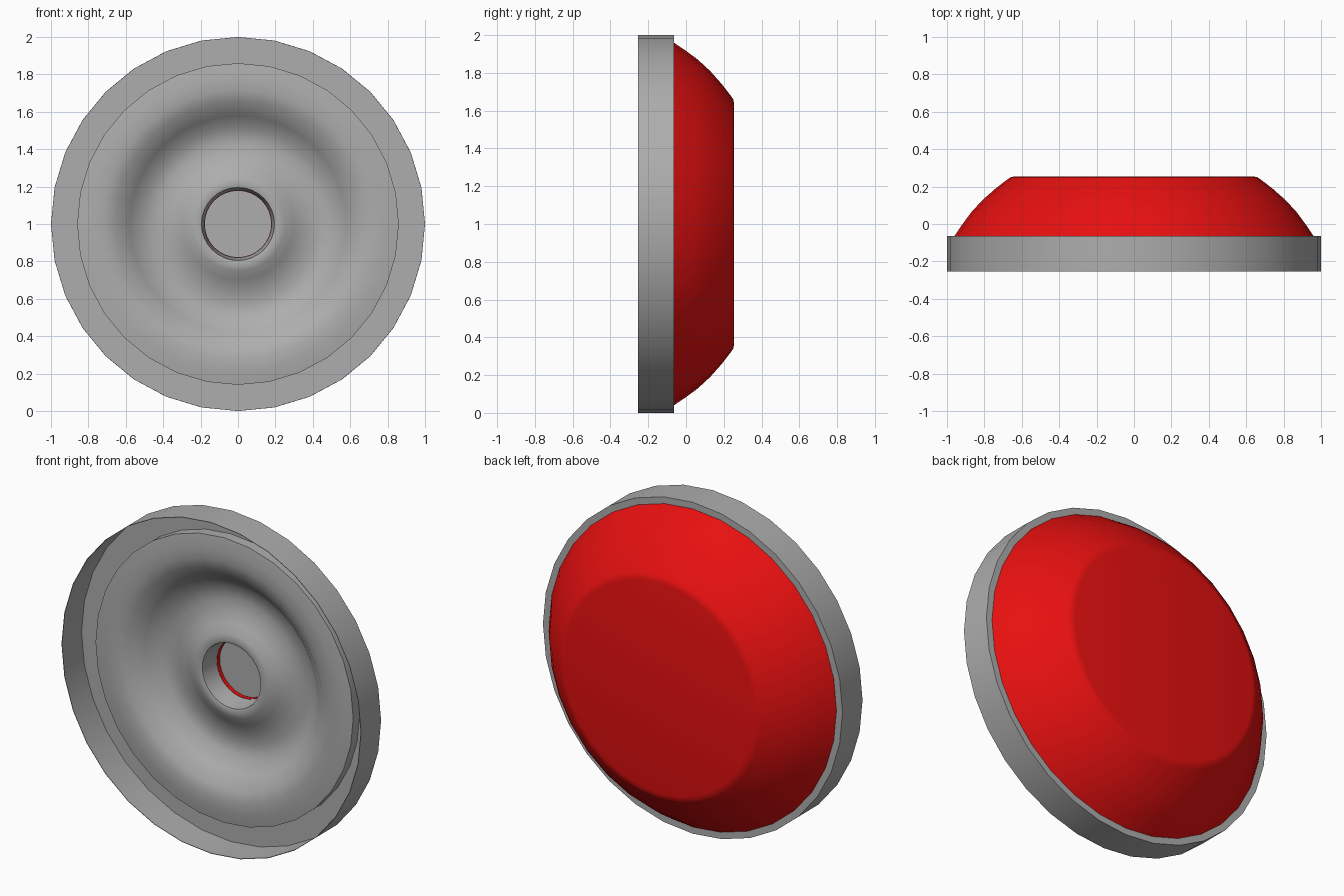
import bpy, bmesh, math

if "Cube" in bpy.data.objects:
    bpy.data.objects.remove(bpy.data.objects["Cube"])

SEG = 32


def material(name, rgb):
    m = bpy.data.materials.new(name)
    m.diffuse_color = (*rgb, 1)
    m.use_nodes = True
    m.node_tree.nodes["Principled BSDF"].inputs["Base Color"].default_value = m.diffuse_color
    return m


grey = material("metal grey", (0.42, 0.42, 0.42))
red = material("signal red", (0.8, 0.005, 0.005))


def lathe(name, profile, mat, angle=35):
    """Revolve (radius, y) points around the y axis through z = 1.
    Profiles run from the front centre outwards to the back."""
    bm = bmesh.new()
    rings = []
    for r, y in profile:
        if r == 0:
            rings.append([bm.verts.new((0, y, 1))] * SEG)
        else:
            rings.append([bm.verts.new((r * math.sin(2 * math.pi * i / SEG), y,
                                        1 + r * math.cos(2 * math.pi * i / SEG)))
                          for i in range(SEG)])
    for a, b in zip(rings, rings[1:]):
        for i in range(SEG):
            j = (i + 1) % SEG
            quad = [a[i], b[i], b[j], a[j]]
            bm.faces.new(list(dict.fromkeys(quad)))
    me = bpy.data.meshes.new(name)
    bm.to_mesh(me)
    bm.free()
    me.materials.append(mat)
    ob = bpy.data.objects.new(name, me)
    bpy.context.collection.objects.link(ob)
    bpy.ops.object.select_all(action='DESELECT')
    ob.select_set(True)
    bpy.context.view_layer.objects.active = ob
    bpy.ops.object.shade_smooth_by_angle(angle=math.radians(angle))
    return ob


# Outer rim: thin wall, open to the front, with a flange closing its back
lathe("rim", [(0.86, -0.068), (0.997, -0.068), (0.997, -0.255), (1, -0.255),
              (1, -0.064), (0.95, -0.064)], grey)

# Dished front plate: raised step, concave channel, raised hub and bore
lathe("front_plate", [(0.18, 0.055), (0.195, -0.062), (0.215, -0.068), (0.25, -0.06),
                      (0.30, -0.03), (0.36, 0.0), (0.43, 0.012), (0.51, 0.005),
                      (0.58, -0.06), (0.66, -0.125), (0.72, -0.14), (0.79, -0.14),
                      (0.86, -0.13), (0.86, -0.068)], grey, 50)

# Red collar and grey plug at the bottom of the bore
lathe("bore_collar", [(0.178, 0.085), (0.178, 0.055), (0.186, 0.055)], red)
lathe("bore_plug", [(0, 0.08), (0.178, 0.08)], grey)

# Red domed back cover with a flat end
lathe("back_cover", [(0.96, -0.064), (0.92, -0.005), (0.87, 0.063), (0.81, 0.128),
                     (0.74, 0.19), (0.675, 0.24), (0.66, 0.25), (0.635, 0.255),
                     (0, 0.255)], red)
